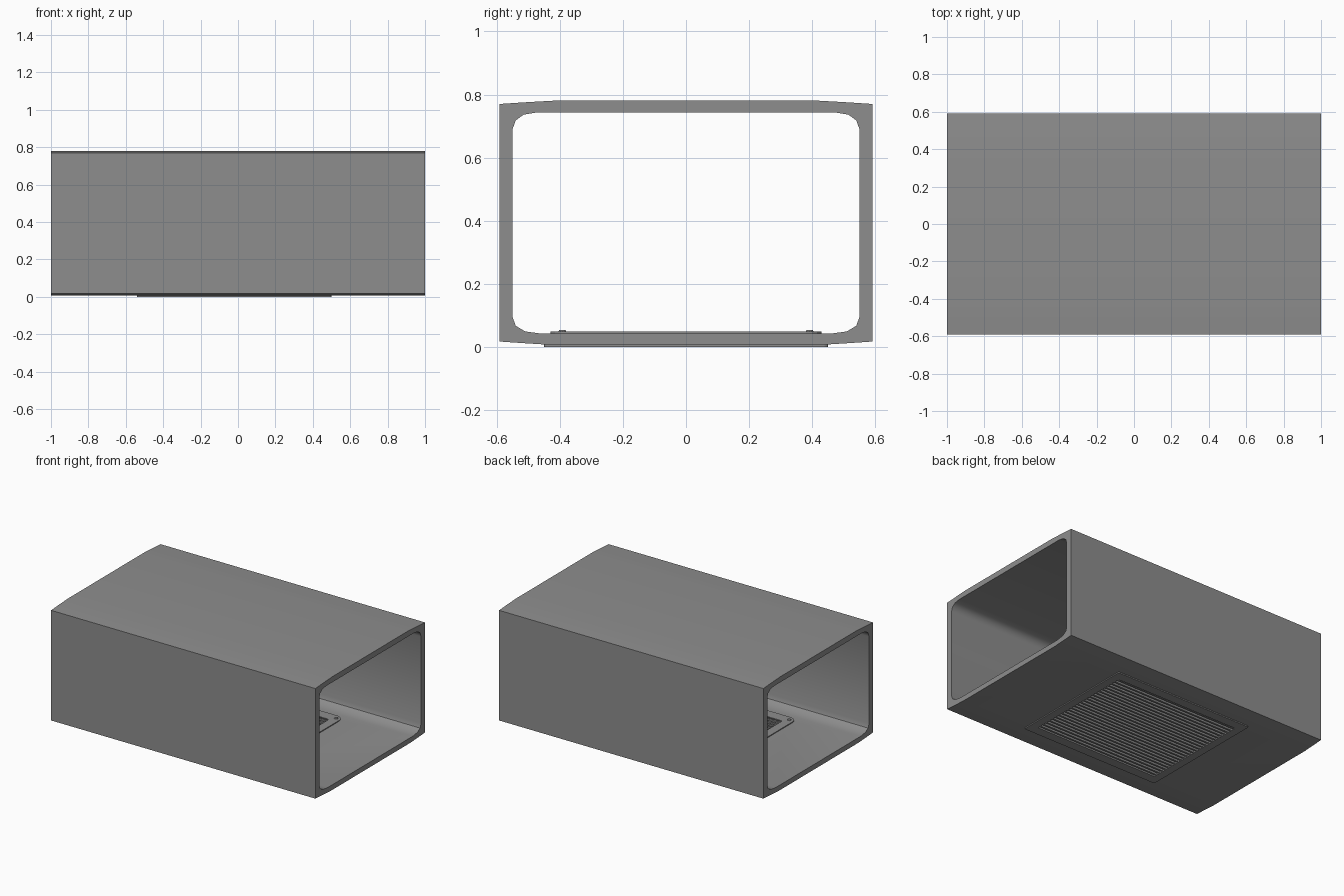
import bpy, bmesh, math

if "Cube" in bpy.data.objects:
    bpy.data.objects.remove(bpy.data.objects["Cube"])

CX = -0.02           # grille centre along the duct
OPEN_X, OPEN_Y = 0.465, 0.385   # half size of the floor opening

mat = bpy.data.materials.new("duct grey")
mat.diffuse_color = (0.27, 0.27, 0.27, 1)
mat.use_nodes = True
mat.node_tree.nodes["Principled BSDF"].inputs["Base Color"].default_value = mat.diffuse_color


def finish(name, bm):
    bmesh.ops.recalc_face_normals(bm, faces=bm.faces[:])
    me = bpy.data.meshes.new(name)
    bm.to_mesh(me)
    bm.free()
    ob = bpy.data.objects.new(name, me)
    bpy.context.collection.objects.link(ob)
    me.materials.append(mat)
    return ob


def ring_prism(name, loops):
    """Closed ring from four matching loops: outer A, outer B, inner B, inner A."""
    bm = bmesh.new()
    vs = [[bm.verts.new(p) for p in loop] for loop in loops]
    n = len(loops[0])
    for k in range(4):
        a, b = vs[k], vs[(k + 1) % 4]
        for i in range(n):
            j = (i + 1) % n
            bm.faces.new((a[i], a[j], b[j], b[i]))
    return finish(name, bm)


def add_box(bm, c, s):
    r = bmesh.ops.create_cube(bm, size=1)
    for v in r["verts"]:
        v.co = [v.co[i] * s[i] + c[i] for i in range(3)]


def rounded(hx, hy, r, seg=4):
    pts = []
    for q, (sx, sy) in enumerate([(1, 1), (-1, 1), (-1, -1), (1, -1)]):
        for k in range(seg + 1):
            a = math.pi / 2 * (q + k / seg)
            pts.append((CX + sx * (hx - r) + r * math.cos(a), sy * (hy - r) + r * math.sin(a)))
    return pts


def frame(name, outer, inner, z0, z1):
    o, i = rounded(*outer), rounded(*inner)
    return ring_prism(name, [[(x, y, z) for x, y in loop]
                             for loop, z in ((o, z0), (o, z1), (i, z1), (i, z0))])


def mirrored(top, bottom):
    half = top[::-1] + bottom          # +y half, from roof down to floor
    return half + [(-y, z) for y, z in half[::-1]]


# Duct shell: crowned outer profile, rounded inner profile
outer = mirrored([(0.592, 0.69), (0.592, 0.77), (0.5, 0.776), (0.41, 0.781)],
                 [(0.592, 0.1), (0.592, 0.017), (0.52, 0.012), (0.44, 0.007)])
inner = mirrored([(0.55, 0.69), (0.54, 0.718), (0.515, 0.736), (0.475, 0.743)],
                 [(0.55, 0.095), (0.54, 0.067), (0.51, 0.049), (0.46, 0.042)])
# the two lists run from the roof centre outwards, so the rows match up
shell = ring_prism("duct_shell", [[(x, y, z) for y, z in loop]
                                  for loop, x in ((outer, -1), (outer, 1), (inner, 1), (inner, -1))])

# Opening in the floor
bm = bmesh.new()
add_box(bm, (CX, 0, 0.02), (2 * OPEN_X, 2 * OPEN_Y, 0.2))
cutter = finish("floor_cutter", bm)
cutter.hide_render = True
cutter.hide_viewport = False
mod = shell.modifiers.new("floor opening", "BOOLEAN")
mod.operation = "DIFFERENCE"
mod.solver = "EXACT"
mod.object = cutter
bpy.context.view_layer.objects.active = shell
shell.select_set(True)
bpy.ops.object.modifier_apply(modifier=mod.name)
bpy.data.objects.remove(cutter)
bpy.ops.object.shade_smooth_by_angle(angle=math.radians(35))

# Grille frames below and above the floor
frame("lower_frame", (0.52, 0.45, 0.012), (OPEN_X, OPEN_Y, 0.004), 0.0, 0.008)
frame("upper_frame", (0.52, 0.43, 0.05), (OPEN_X - 0.005, OPEN_Y - 0.03, 0.01), 0.041, 0.048)

# Grille slats
bm = bmesh.new()
COUNT = 26
for i in range(COUNT):
    y = -OPEN_Y + (i + 0.5) * 2 * OPEN_Y / COUNT
    add_box(bm, (CX, y, 0.024), (2 * OPEN_X, 0.013, 0.040))
finish("grille_slats", bm)

# Screws in the corners of the upper frame
bm = bmesh.new()
for sx in (-1, 1):
    for sy in (-1, 1):
        r = bmesh.ops.create_cone(bm, cap_ends=True, segments=12, radius1=0.013,
                                  radius2=0.010, depth=0.006)
        bmesh.ops.translate(bm, verts=r["verts"], vec=(CX + sx * 0.488, sy * 0.392, 0.050))
finish("frame_screws", bm)
